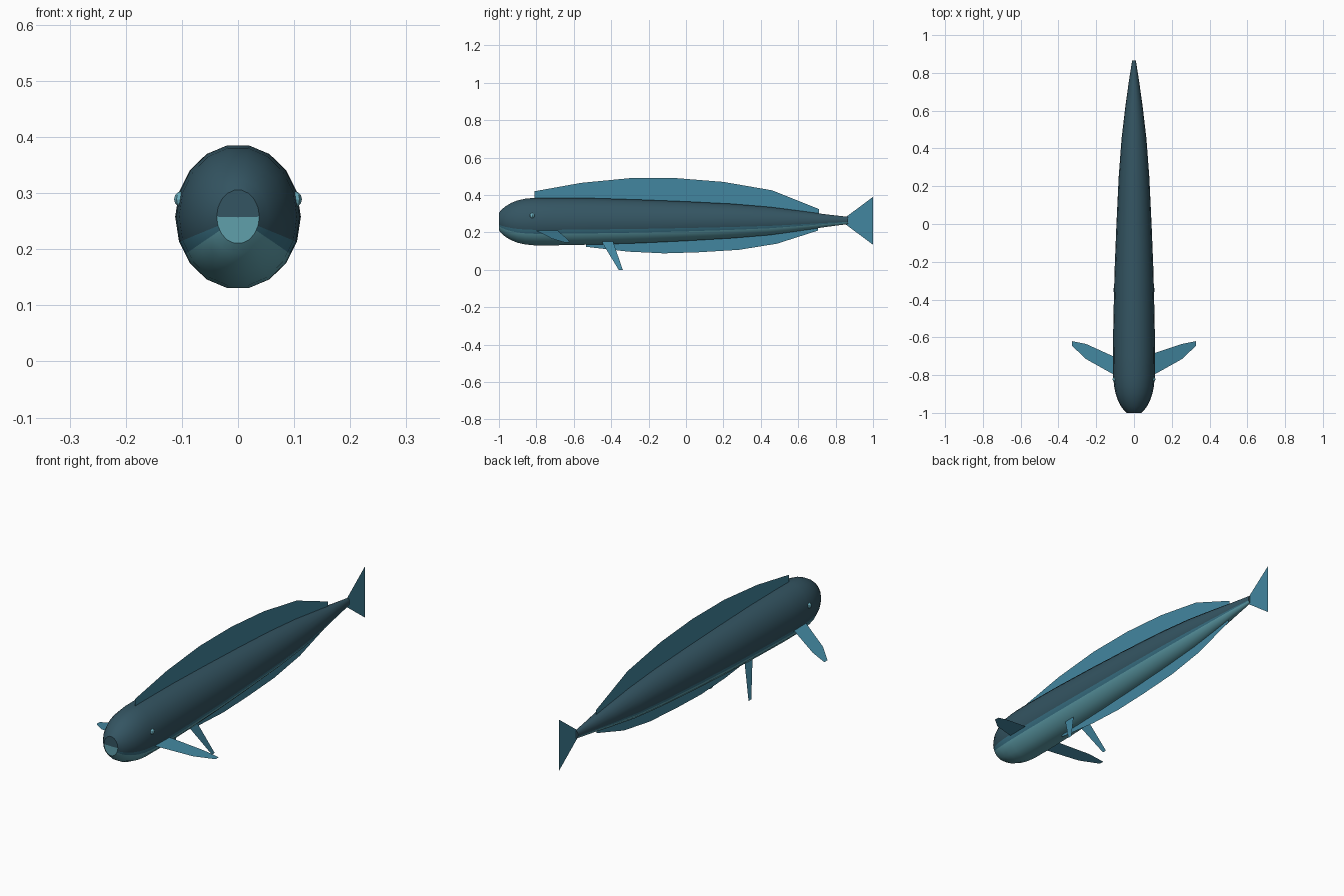
import bpy, bmesh, math
from mathutils import Vector

if "Cube" in bpy.data.objects:
    bpy.data.objects.remove(bpy.data.objects["Cube"])


def material(name, rgb):
    m = bpy.data.materials.new(name)
    m.diffuse_color = (*rgb, 1)
    m.use_nodes = True
    m.node_tree.nodes["Principled BSDF"].inputs["Base Color"].default_value = m.diffuse_color
    return m


DARK = material("dark slate back", (0.034, 0.09, 0.122))
STRIPE = material("mid teal stripe", (0.042, 0.17, 0.24))
BELLY = material("pale teal belly", (0.115, 0.35, 0.41))
FIN = material("blue fin", (0.055, 0.24, 0.35))
EYE = material("light eye", (0.15, 0.43, 0.52))


def finish(bm, name, mats):
    mesh = bpy.data.meshes.new(name)
    bm.to_mesh(mesh)
    bm.free()
    ob = bpy.data.objects.new(name, mesh)
    bpy.context.collection.objects.link(ob)
    for m in mats:
        mesh.materials.append(m)
    return ob


# Body: (y, half width, half height, centre z) along its length
STATIONS = [
    (-1.0, .038, .048, .258), (-.985, .054, .066, .258), (-.965, .069, .083, .258),
    (-.935, .085, .101, .258), (-.90, .097, .115, .258), (-.86, .105, .124, .258),
    (-.81, .110, .129, .258), (-.70, .112, .129, .258), (-.50, .109, .126, .259),
    (-.25, .103, .118, .259), (0, .093, .107, .260), (.25, .081, .093, .261),
    (.45, .066, .076, .261), (.62, .046, .053, .262), (.75, .028, .034, .263),
    (.865, .010, .020, .264)]

# 18-sided section, with one extra point each side for the stripe's lower edge
section = [(math.cos(math.radians(a)), math.sin(math.radians(a))) for a in range(0, 360, 20)]
p, q = section[-1], section[-2]
edge = (p[0] + (q[0] - p[0]) * .55, p[1] + (q[1] - p[1]) * .55)
section.insert(17, edge)
section.insert(11, (-edge[0], edge[1]))


def build_body():
    bm = bmesh.new()
    rings = [[bm.verts.new((c * w, y, z + s * h)) for c, s in section]
             for y, w, h, z in STATIONS]
    n = len(section)
    for a, b in zip(rings, rings[1:]):
        for i in range(n):
            j = (i + 1) % n
            f = bm.faces.new((a[i], a[j], b[j], b[i]))
            mid = (section[i][1] + section[j][1]) / 2
            f.material_index = 0 if mid > -.3 else 1 if mid > -.47 else 2
    # blunt snout, pale below its centre, and tail end
    nose = bm.verts.new((0, -1, .257))
    for i in range(n):
        j = (i + 1) % n
        f = bm.faces.new((rings[0][j], rings[0][i], nose))
        f.material_index = 0 if section[i][1] + section[j][1] > 0 else 2
    bm.faces.new(rings[-1])
    bmesh.ops.recalc_face_normals(bm, faces=bm.faces)
    ob = finish(bm, "body", [DARK, STRIPE, BELLY])
    bpy.context.view_layer.objects.active = ob
    ob.select_set(True)
    bpy.ops.object.shade_smooth_by_angle(angle=math.radians(35))
    ob.select_set(False)


def sheet(name, points):
    """A single flat fin from its outline."""
    bm = bmesh.new()
    bm.faces.new([bm.verts.new(v) for v in points])
    bmesh.ops.triangulate(bm, faces=bm.faces)
    return finish(bm, name, [FIN])


build_body()

# Fins on the centre line, as (y, z) outlines
MIDLINE = {
    "dorsal_fin": [(-.81, .36), (-.81, .42), (-.56, .465), (-.30, .49), (-.05, .49),
                   (.20, .47), (.46, .425), (.71, .325), (.71, .28), (0, .33)],
    "anal_fin": [(-.535, .16), (-.535, .123), (-.305, .097), (-.117, .088), (.07, .094),
                 (.284, .107), (.487, .14), (.706, .21), (.706, .245), (0, .19)],
    "tail_fin": [(.855, .282), (1.0, .39), (.98, .325), (.972, .262), (.98, .20),
                 (1.0, .134), (.855, .242)]}
for name, outline in MIDLINE.items():
    sheet(name, [(0, y, z) for y, z in outline])

# Paired fins and eyes
for side, s in (("right", 1), ("left", -1)):
    outline = [(.09, -.805), (.111, -.795), (.254, -.715), (.328, -.645),
               (.328, -.62), (.254, -.635), (.111, -.70), (.09, -.69)]
    sheet(side + "_pectoral_fin", [(s * x, y, .207 - (x - .11) * .285) for x, y in outline])
    sheet(side + "_pelvic_fin", [(s * .045, -.46, .165), (s * .108, -.36, 0),
                                 (s * .108, -.338, 0), (s * .045, -.395, .165)])
    bm = bmesh.new()
    bmesh.ops.create_uvsphere(bm, u_segments=8, v_segments=6, radius=.015)
    bmesh.ops.translate(bm, verts=bm.verts, vec=Vector((s * .099, -.822, .289)))
    finish(bm, side + "_eye", [EYE])
